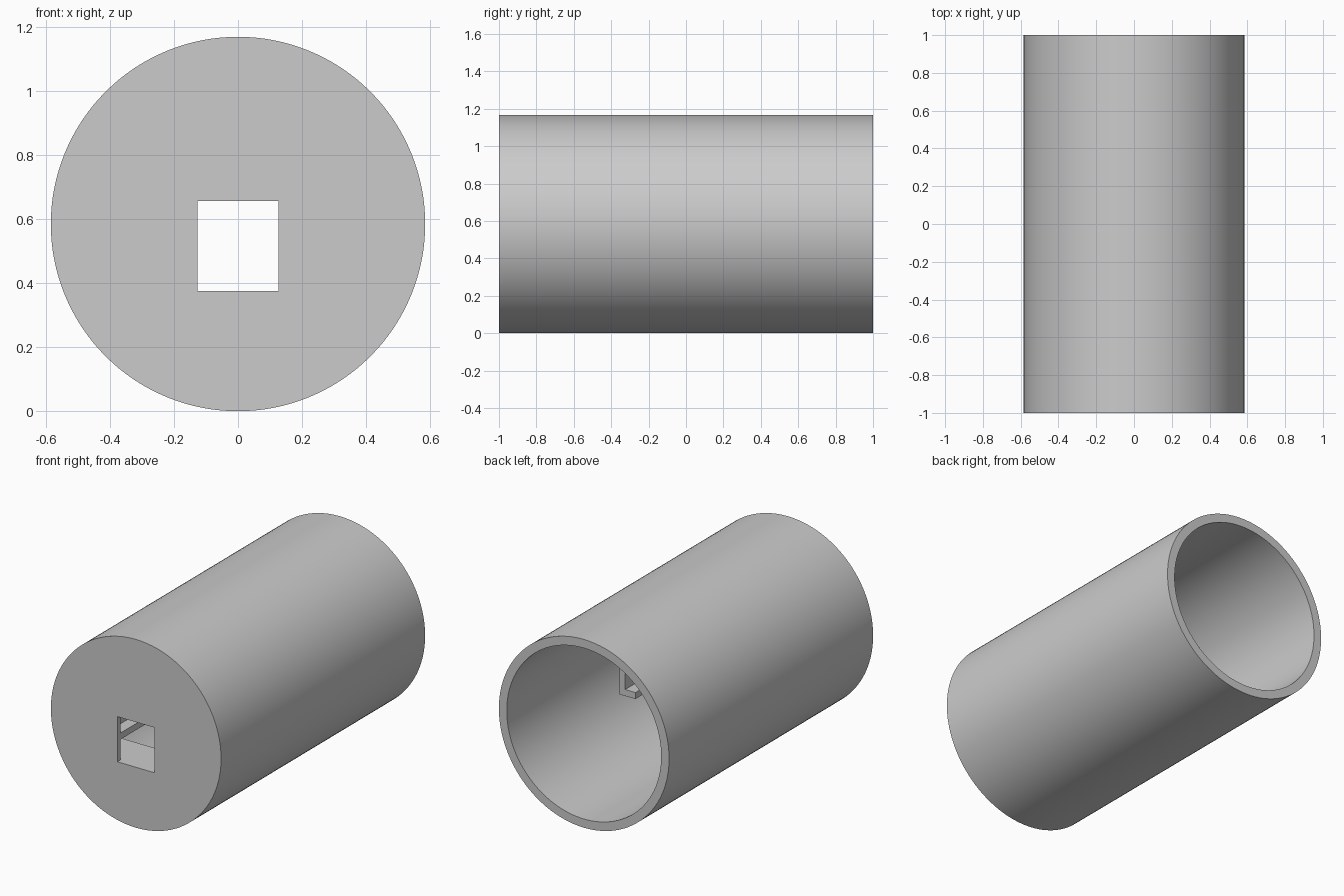
import bpy
import math

default = bpy.data.objects.get("Cube")
if default:
    bpy.data.objects.remove(default, do_unlink=True)

grey = bpy.data.materials.new("plain grey")
grey.use_nodes = True
COLOUR = (0.6, 0.6, 0.6, 1)
grey.diffuse_color = COLOUR
grey.node_tree.nodes["Principled BSDF"].inputs["Base Color"].default_value = COLOUR

RADIUS, BORE, MID = 0.584, 0.53, 0.584
FRONT, BACK, WALL = -1.0, 1.0, 0.03


def rod(name, radius, y0, y1):
    """Round bar lying along y."""
    bpy.ops.mesh.primitive_cylinder_add(
        vertices=128, radius=radius, depth=y1 - y0,
        location=(0, (y0 + y1) / 2, MID), rotation=(math.pi / 2, 0, 0))
    ob = bpy.context.object
    ob.name = name
    ob.data.materials.append(grey)
    return ob


def box(name, x, y, z):
    """Block given by its (low, high) limits on each axis."""
    bpy.ops.mesh.primitive_cube_add(
        size=1, location=[sum(r) / 2 for r in (x, y, z)])
    ob = bpy.context.object
    ob.name = name
    ob.scale = [r[1] - r[0] for r in (x, y, z)]
    bpy.ops.object.transform_apply(location=False, rotation=False, scale=True)
    ob.data.materials.append(grey)
    return ob


def combine(target, other, operation):
    """Apply a boolean and discard the second solid."""
    mod = target.modifiers.new("combine", 'BOOLEAN')
    mod.operation, mod.object, mod.solver = operation, other, 'EXACT'
    bpy.ops.object.select_all(action='DESELECT')
    target.select_set(True)
    bpy.context.view_layer.objects.active = target
    bpy.ops.object.modifier_apply(modifier=mod.name)
    bpy.data.objects.remove(other, do_unlink=True)


# Round housing, open at the back, with a rectangular opening in the front wall
housing = rod("housing", RADIUS, FRONT, BACK)
combine(housing, rod("bore_cutter", BORE, FRONT + WALL, BACK + 0.1), 'DIFFERENCE')
combine(housing, box("opening_cutter", (-0.127, 0.127), (-1.1, -0.9), (0.375, 0.655)), 'DIFFERENCE')
bpy.ops.object.shade_smooth_by_angle(angle=math.radians(30))

# Pair of L-section rails running back from the front wall
inside = FRONT + WALL
for side, label in ((1, "left"), (-1, "right")):
    foot = sorted((side * 0.13, side * 0.24))
    web = sorted((side * 0.2, side * 0.24))
    rail = box(label + "_rail", foot, (inside, 0.31), (0.5, 0.54))
    combine(rail, box("rail_web", web, (inside, 0.31), (0.5, 0.7)), 'UNION')

# Ledge under the opening
box("ledge", (-0.3, 0.3), (inside, -0.73), (0.335, 0.375))
